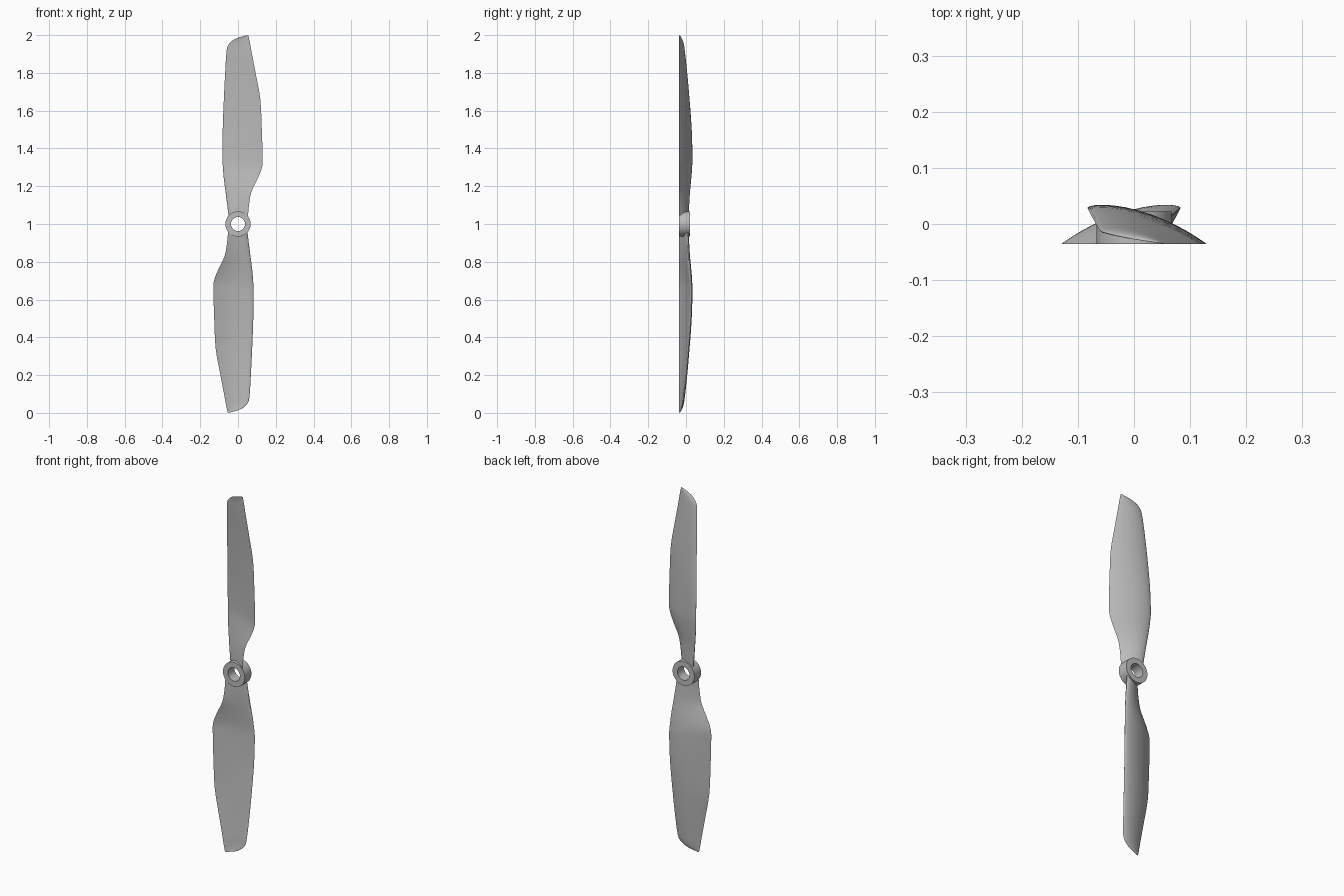
import bpy, bmesh, math
from mathutils import Vector, Matrix

cube = bpy.data.objects.get("Cube")
if cube:
    bpy.data.objects.remove(cube)

grey = bpy.data.materials.new("light grey plastic")
grey.use_nodes = True
colour = (0.5, 0.5, 0.5, 1)
grey.diffuse_color = colour
grey.node_tree.nodes["Principled BSDF"].inputs["Base Color"].default_value = colour

FRONT = -0.036   # plane of the hub face and the trailing edges


def finish(name, bm):
    bmesh.ops.recalc_face_normals(bm, faces=bm.faces)
    mesh = bpy.data.meshes.new(name)
    bm.to_mesh(mesh)
    bm.free()
    mesh.materials.append(grey)
    obj = bpy.data.objects.new(name, mesh)
    bpy.context.collection.objects.link(obj)
    bpy.ops.object.select_all(action='DESELECT')
    obj.select_set(True)
    bpy.context.view_layer.objects.active = obj
    bpy.ops.object.shade_smooth_by_angle(angle=math.radians(40))
    return obj


def loft(bm, rings, closed=False):
    """Skin a list of vertex rings; either cap the ends or join them."""
    n = len(rings[0])
    pairs = list(zip(rings, rings[1:]))
    if closed:
        pairs.append((rings[-1], rings[0]))
    for a, b in pairs:
        for i in range(n):
            j = (i + 1) % n
            bm.faces.new((a[i], a[j], b[j], b[i]))
    if not closed:
        bm.faces.new(rings[0])
        bm.faces.new(rings[-1])


# Blade stations: height over hub, leading x, trailing x, leading y, thickness
stations = [
    (0.042, -0.050, 0.053, 0.008, 0.20),
    (0.10, -0.057, 0.058, 0.011, 0.18),
    (0.17, -0.066, 0.071, 0.016, 0.14),
    (0.24, -0.075, 0.104, 0.022, 0.11),
    (0.30, -0.080, 0.127, 0.027, 0.09),
    (0.36, -0.083, 0.130, 0.029, 0.085),
    (0.50, -0.081, 0.126, 0.025, 0.085),
    (0.66, -0.075, 0.118, 0.013, 0.085),
    (0.80, -0.068, 0.093, 0.001, 0.085),
    (0.91, -0.061, 0.072, -0.011, 0.085),
    (0.95, -0.050, 0.065, -0.016, 0.08),
    (0.98, -0.015, 0.059, -0.024, 0.08),
    (0.999, 0.046, 0.055, -0.034, 0.08),
]


def smooth_rows(rows, steps=4):
    """Catmull-Rom interpolation through the station rows."""
    rows = [Vector(r) for r in rows]
    out = []
    for i in range(len(rows) - 1):
        p, a, b = rows[max(i - 1, 0)], rows[i], rows[i + 1]
        q = rows[min(i + 2, len(rows) - 1)]
        for s in range(steps):
            t = s / steps
            out.append(0.5 * (2 * a + (b - p) * t + (2 * p - 5 * a + 4 * b - q) * t * t
                              + (3 * a - p - 3 * b + q) * t ** 3))
    return out + [rows[-1]]


def airfoil(thickness, camber=0.06, n=14):
    """Cambered section from trailing edge over the back and round to the front."""
    pts = []
    for k in range(2 * n):
        t = (1 + math.cos(math.pi * k / n)) / 2
        half = 5 * thickness * (0.2969 * math.sqrt(t) - 0.126 * t - 0.3516 * t ** 2
                                + 0.2843 * t ** 3 - 0.1036 * t ** 4)
        pts.append((t, 4 * camber * t * (1 - t) + (half if k < n else -half)))
    return pts


# Two twisted blades, half a turn apart about the hub axis
for name, angle in (("upper_blade", 0), ("lower_blade", math.pi)):
    bm = bmesh.new()
    rings = []
    for z, x_lead, x_trail, y_lead, thick in smooth_rows(stations):
        lead = Vector((x_lead, y_lead, z))
        chord = Vector((x_trail, FRONT, z)) - lead
        normal = Vector((-chord.y, chord.x, 0))
        rings.append([bm.verts.new(lead + chord * t + normal * h) for t, h in airfoil(thick)])
    loft(bm, rings)
    bmesh.ops.transform(bm, verts=bm.verts,
                        matrix=Matrix.Translation((0, 0, 1)) @ Matrix.Rotation(angle, 4, 'Y'))
    finish(name, bm)

# Hub ring with a through hole
bm = bmesh.new()
rings = []
for r, y in ((0.067, FRONT), (0.067, 0.022), (0.037, 0.022), (0.037, FRONT)):
    rings.append([bm.verts.new((r * math.cos(a), y, 1 + r * math.sin(a)))
                  for a in (math.tau * i / 48 for i in range(48))])
loft(bm, rings, closed=True)
finish("hub", bm)
